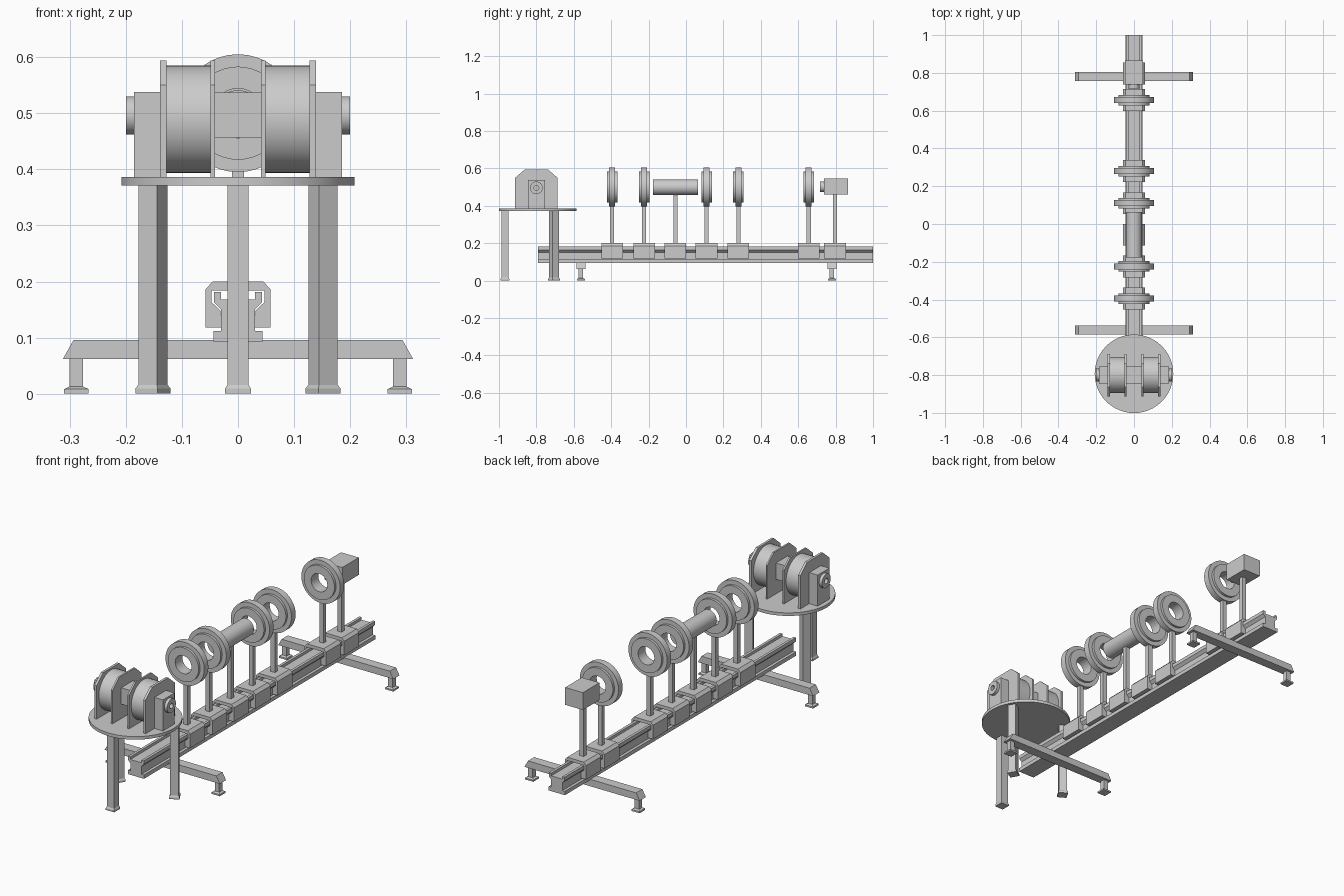
import bpy, bmesh
from math import pi, sin, cos, radians
from mathutils import Matrix, Vector

if "Cube" in bpy.data.objects:
    bpy.data.objects.remove(bpy.data.objects["Cube"])


def finish(name, bm, smooth=False):
    bmesh.ops.remove_doubles(bm, verts=bm.verts, dist=1e-6)
    bmesh.ops.recalc_face_normals(bm, faces=bm.faces)
    mesh = bpy.data.meshes.new(name)
    bm.to_mesh(mesh)
    bm.free()
    ob = bpy.data.objects.new(name, mesh)
    bpy.context.collection.objects.link(ob)
    if smooth:
        bpy.context.view_layer.objects.active = ob
        ob.select_set(True)
        bpy.ops.object.shade_smooth_by_angle(angle=radians(30))
        ob.select_set(False)
    return ob


def box(name, x, y, z):
    """Box from (min, max) ranges."""
    bm = bmesh.new()
    bmesh.ops.create_cube(bm, size=1)
    for v in bm.verts:
        v.co = [(r[0] + r[1]) / 2 + c * (r[1] - r[0]) for c, r in zip(v.co, (x, y, z))]
    return finish(name, bm)


def extrude(name, pts, axis, a, b):
    """Extrude a closed outline along x or y; pts are (y, z) or (x, z)."""
    bm = bmesh.new()
    place = (lambda p: (a, p[0], p[1])) if axis == 'X' else (lambda p: (p[0], a, p[1]))
    f = bm.faces.new([bm.verts.new(place(p)) for p in pts])
    new = bmesh.ops.extrude_face_region(bm, geom=[f])['geom']
    d = Vector((b - a, 0, 0)) if axis == 'X' else Vector((0, b - a, 0))
    bmesh.ops.translate(bm, vec=d, verts=[g for g in new if isinstance(g, bmesh.types.BMVert)])
    return finish(name, bm)


def lathe(name, prof, axis, centre, segs=32, closed=False):
    """Turn (radius, offset) points about an axis through centre."""
    bm = bmesh.new()
    rings = []
    for r, t in prof:
        ring = []
        for i in range(segs):
            c, s = r * cos(2 * pi * i / segs), r * sin(2 * pi * i / segs)
            co = {'X': (t, c, s), 'Y': (c, t, s), 'Z': (c, s, t)}[axis]
            ring.append(bm.verts.new(Vector(co) + Vector(centre)))
        rings.append(ring)
    pairs = list(zip(rings, rings[1:]))
    if closed:
        pairs.append((rings[-1], rings[0]))
    else:
        bm.faces.new(rings[0])
        bm.faces.new(rings[-1])
    for p, q in pairs:
        for i in range(segs):
            j = (i + 1) % segs
            bm.faces.new((p[i], p[j], q[j], q[i]))
    return finish(name, bm, True)


def square_post(name, levels, loc, rot=0):
    """Square column through (half width, z) levels."""
    bm = bmesh.new()
    rings = [[bm.verts.new((sx * h, sy * h, z)) for sx, sy in ((-1, -1), (1, -1), (1, 1), (-1, 1))]
             for h, z in levels]
    bm.faces.new(rings[0])
    bm.faces.new(rings[-1])
    for p, q in zip(rings, rings[1:]):
        for i in range(4):
            bm.faces.new((p[i], p[i - 1], q[i - 1], q[i]))
    bmesh.ops.transform(bm, verts=bm.verts,
                        matrix=Matrix.Translation((loc[0], loc[1], 0)) @ Matrix.Rotation(rot, 4, 'Z'))
    return finish(name, bm)


def mirrored(half):
    return half + [(-x, z) for x, z in reversed(half)]


# optical rail with grooved top and waisted sides
extrude('rail', mirrored([(0.044, 0.093), (0.044, 0.112), (0.03, 0.112), (0.03, 0.15),
                          (0.043, 0.163), (0.043, 0.181), (0.03, 0.181), (0.03, 0.168)]),
        'Y', -0.79, 1.0)

# cross feet under the rail
for n, y in (('front', -0.562), ('rear', 0.78)):
    extrude(n + '_crossbar', mirrored([(0.312, 0.062), (0.293, 0.096)]), 'Y', y - 0.024, y + 0.024)
    for s in (-1, 1):
        square_post(n + '_levelling_foot',
                    [(0.022, 0), (0.022, 0.008), (0.012, 0.013), (0.012, 0.064)], (s * 0.288, y))

# sliding carriages with their posts
carriage = mirrored([(0.03, 0.118), (0.058, 0.118), (0.058, 0.187), (0.045, 0.2)])
carriage = [(0.03, 0.118), (0.058, 0.118), (0.058, 0.186), (0.045, 0.2)]
inner = [(0.02, 0.184), (0.047, 0.184), (0.047, 0.163), (0.031, 0.148)]
outline = mirrored(carriage) + [(-x, z) for x, z in reversed(inner)] + inner
rings_y = (-0.395, -0.224, 0.11, 0.28, 0.656)
for y in rings_y + (-0.057, 0.797):
    extrude('carriage', outline, 'Y', y - 0.058, y + 0.058)
    top = 0.42 if y in rings_y else 0.47
    box('post', (-0.011, 0.011), (y - 0.011, y + 0.011), (0.19, top))

# round lens mounts
for y in rings_y:
    lathe('lens_ring', [(0.044, -0.028), (0.083, -0.028), (0.083, -0.016), (0.105, -0.016),
                        (0.105, 0.016), (0.083, 0.016), (0.083, 0.028), (0.044, 0.028)],
          'Y', (0, y, 0.5), 40, True)

# sample tube
lathe('tube', [(0.042, -0.12), (0.042, 0.12)], 'Y', (0, -0.057, 0.499))

# detector box with nozzle
box('detector', (-0.048, 0.048), (0.738, 0.866), (0.46, 0.545))
lathe('detector_nozzle', [(0.029, 0.717), (0.029, 0.74)], 'Y', (0, 0, 0.502))

# round table on three legs
TY = -0.793
lathe('table_top', [(0.208, 0.371), (0.208, 0.386)], 'Z', (0, TY, 0), 48)
for a in (0, 120, 240):
    t = radians(a)
    square_post('table_leg', [(0.023, 0), (0.023, 0.009), (0.019, 0.016), (0.019, 0.373)],
                (0.175 * sin(t), TY - 0.175 * cos(t)), t)

# electromagnet: end plates, coils, yoke blocks and hollow pole ends
MY = -0.80
plate = [(MY + y, z) for y, z in mirrored([(0.113, 0.385), (0.113, 0.55), (0.062, 0.594)])]
for s in (-1, 1):
    for a, b in ((0.041, 0.049), (0.127, 0.139)):
        extrude('coil_plate', plate, 'X', s * a, s * b)
    lathe('coil', [(0.096, s * 0.047), (0.096, s * 0.129)], 'X', (0, MY, 0.489), 40)
    box('yoke_block', sorted((s * 0.139, s * 0.185)), (MY - 0.045, MY + 0.045), (0.385, 0.538))
    lathe('pole_end', [(0.034, s * 0.18), (0.034, s * 0.2), (0.013, s * 0.2), (0.013, s * 0.18)],
          'X', (0, MY, 0.496), 32, True)
box('sample_block', (-0.042, 0.042), (MY - 0.045, MY + 0.045), (0.457, 0.537))
